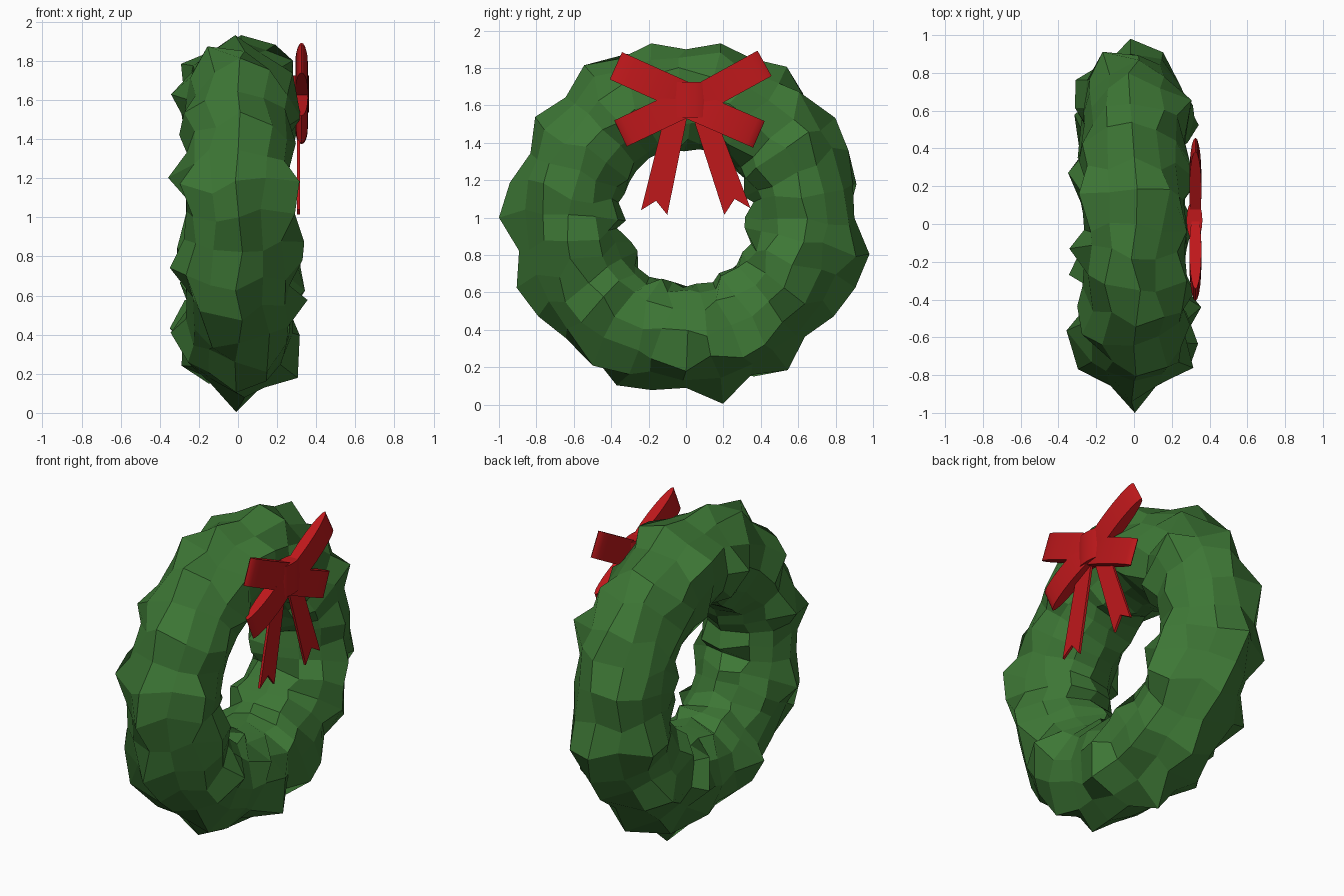
import bpy, bmesh, math, random
from mathutils import Vector

if "Cube" in bpy.data.objects:
    bpy.data.objects.remove(bpy.data.objects["Cube"])

random.seed(7)


def material(name, color):
    m = bpy.data.materials.new(name)
    m.diffuse_color = color
    m.use_nodes = True
    m.node_tree.nodes["Principled BSDF"].inputs["Base Color"].default_value = m.diffuse_color
    return m


GREEN = material("green", (0.047, 0.185, 0.036, 1))
RED = material("red", (0.52, 0.009, 0.011, 1))


def finish(name, bm, mat):
    bmesh.ops.recalc_face_normals(bm, faces=bm.faces)
    me = bpy.data.meshes.new(name)
    bm.to_mesh(me)
    bm.free()
    me.materials.append(mat)
    ob = bpy.data.objects.new(name, me)
    bpy.context.collection.objects.link(ob)
    return ob


def prism(name, front, back):
    """Solid between two matching outlines."""
    bm = bmesh.new()
    a = [bm.verts.new(p) for p in front]
    b = [bm.verts.new(p) for p in back]
    bm.faces.new(a)
    bm.faces.new(b)
    n = len(a)
    for i in range(n):
        bm.faces.new((a[i], a[(i + 1) % n], b[(i + 1) % n], b[i]))
    return finish(name, bm, RED)


# Wreath: ring of jittered foliage, with the outer rim spikes set by radius
RIM = [.90, .91, .94, .96, .90, .97, .92, .95, .90, .95, .92, .98, .91, .97, .90, .96,
       1.0, .91, .98, .95, .91, .89, .97, .94, .91, 1.015, .91, .98, .90, .95, .98, 1.0]
SEG, SIDES, MAJOR, MINOR = len(RIM), 12, 0.63, 0.255
bm = bmesh.new()
rings = []
for i in range(SEG):
    ring = []
    for j in range(SIDES):
        u = 2 * math.pi * i / SEG
        v = 2 * math.pi * j / SIDES
        inner = math.cos(v) < -0.3
        r = MINOR + random.random() ** 3 * (0.07 if inner else 0.10)
        if j == 0:
            r = RIM[i] - MAJOR
        else:
            u += random.uniform(-0.055, 0.055)
            v += random.uniform(-0.09, 0.09)
        d = MAJOR + r * math.cos(v)
        x = r * math.sin(v) * 1.03 + (random.uniform(-.03, .05) if j == 0 else 0)
        ring.append(bm.verts.new((x, d * math.cos(u), 1 + d * math.sin(u))))
    rings.append(ring)
for i in range(SEG):
    for j in range(SIDES):
        a, b = rings[i], rings[(i + 1) % SEG]
        k = (j + 1) % SIDES
        bm.faces.new((a[j], b[j], b[k], a[k]))
finish("wreath_foliage", bm, GREEN)


# Bow pieces: elliptical pads, given the two ends of the long axis in (y, z)
def pad(name, start, end, width, x, half_thick, n=20):
    s, e = Vector((0, *start)), Vector((0, *end))
    mid, half = (s + e) / 2, (e - s) / 2
    side = Vector((0, -half.z, half.y)).normalized() * width / 2
    ell = [mid + half * math.cos(t) + Vector((x + half_thick * math.sin(t), 0, 0))
           for t in (2 * math.pi * i / n for i in range(n))]
    ob = prism(name, [p + side for p in ell], [p - side for p in ell])
    bpy.context.view_layer.objects.active = ob
    ob.select_set(True)
    bpy.ops.object.shade_smooth_by_angle(angle=math.radians(35))
    ob.select_set(False)


pad("bow_loop_upper_left", (0.03, 1.63), (-0.375, 1.812), 0.16, 0.325, 0.032)
pad("bow_loop_upper_right", (0.01, 1.60), (0.42, 1.825), 0.155, 0.325, 0.032)
pad("bow_loop_lower_left", (0.03, 1.63), (-0.35, 1.45), 0.155, 0.325, 0.032)
pad("bow_loop_lower_right", (0.01, 1.61), (0.39, 1.445), 0.155, 0.325, 0.032)
pad("bow_knot", (-0.09, 1.63), (0.13, 1.63), 0.19, 0.32, 0.042)

# Ribbon tails with notched ends
TAILS = {
    "ribbon_tail_left": [(-0.11, 1.56), (0.01, 1.56), (-0.10, 1.015), (-0.16, 1.09), (-0.24, 1.04)],
    "ribbon_tail_right": [(0.03, 1.56), (0.15, 1.56), (0.345, 1.05), (0.26, 1.10), (0.205, 1.015)],
}
for name, pts in TAILS.items():
    prism(name, [(0.318, y, z) for y, z in pts], [(0.303, y, z) for y, z in pts])
